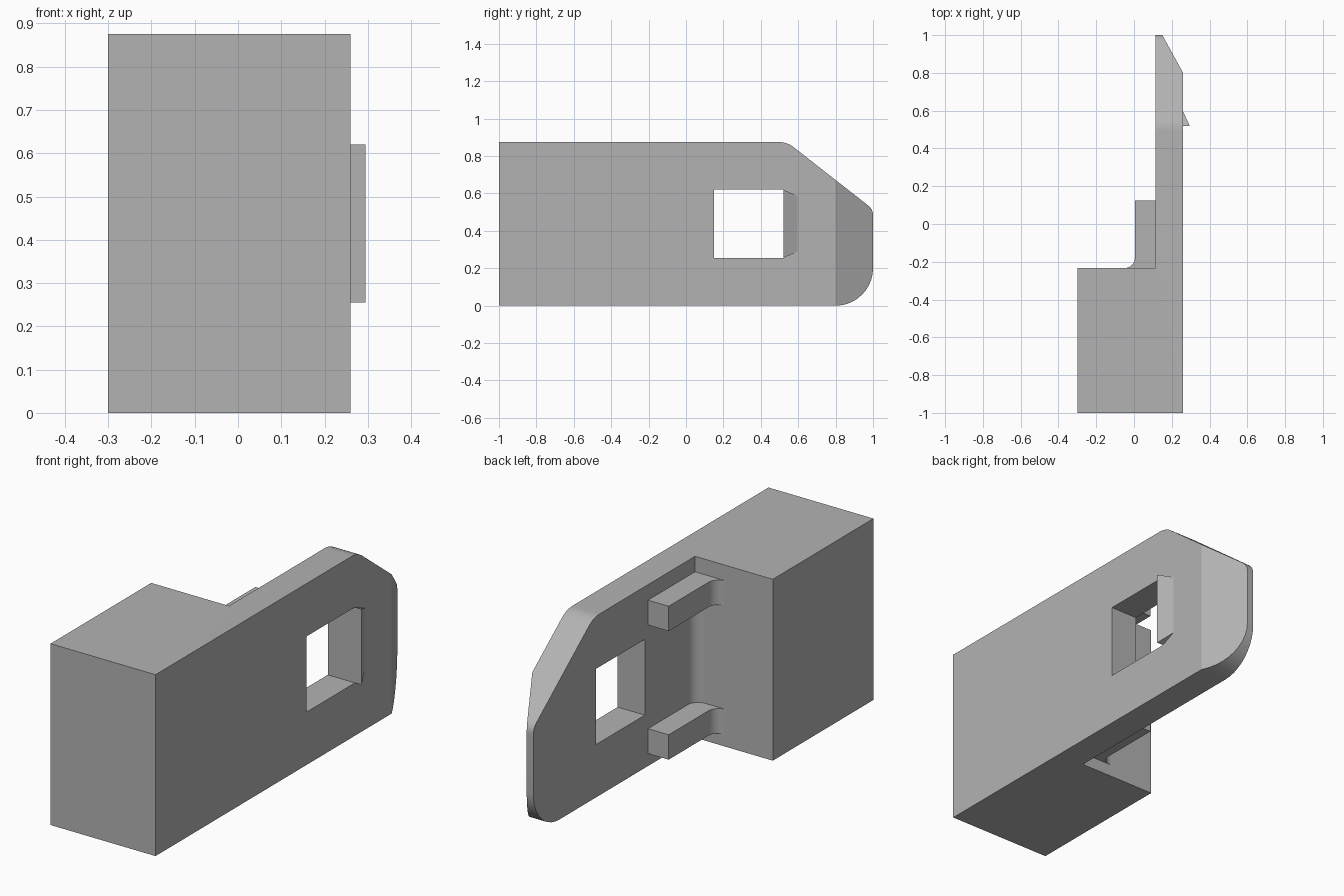
import bpy
import bmesh
from math import cos, sin, tan, pi, radians
from mathutils import Vector

cube = bpy.data.objects.get("Cube")
if cube:
    bpy.data.objects.remove(cube, do_unlink=True)

# Single grey plastic
grey = bpy.data.materials.new("grey_plastic")
grey.use_nodes = True
colour = (0.45, 0.45, 0.45, 1)
grey.diffuse_color = colour
grey.node_tree.nodes["Principled BSDF"].inputs["Base Color"].default_value = colour


def rounded(corners, steps=10):
    """Outline from (u, v, tangent length) corners, with true arcs."""
    out = []
    for i, (u, v, t) in enumerate(corners):
        p = Vector((u, v))
        if not t:
            out.append(p)
            continue
        a = (Vector(corners[i - 1][:2]) - p).normalized()
        b = (Vector(corners[(i + 1) % len(corners)][:2]) - p).normalized()
        half = a.angle(b) / 2
        radius = t * tan(half)
        mid = (a + b).normalized()
        centre = p + mid * (t / cos(half))
        side = (a - b).normalized()
        sweep = pi / 2 - half
        for k in range(steps + 1):
            ang = sweep * (1 - 2 * k / steps)
            out.append(centre + radius * (side * sin(ang) - mid * cos(ang)))
    return out


def prism(name, outline, low, high, axis="z"):
    """Extrude an outline along z (outline is x, y) or x (outline is y, z)."""
    bm = bmesh.new()
    place = (lambda p: (p[0], p[1], low)) if axis == "z" else (lambda p: (low, p[0], p[1]))
    face = bm.faces.new([bm.verts.new(place(p)) for p in outline])
    ext = bmesh.ops.extrude_face_region(bm, geom=[face])["geom"]
    move = (0, 0, high - low) if axis == "z" else (high - low, 0, 0)
    bmesh.ops.translate(bm, vec=move, verts=[g for g in ext if isinstance(g, bmesh.types.BMVert)])
    bmesh.ops.recalc_face_normals(bm, faces=bm.faces)
    mesh = bpy.data.meshes.new(name)
    bm.to_mesh(mesh)
    bm.free()
    mesh.materials.append(grey)
    obj = bpy.data.objects.new(name, mesh)
    bpy.context.collection.objects.link(obj)
    return obj


def activate(obj):
    bpy.ops.object.select_all(action="DESELECT")
    obj.select_set(True)
    bpy.context.view_layer.objects.active = obj


def boolean(obj, cutter, operation):
    mod = obj.modifiers.new("cut", "BOOLEAN")
    mod.object, mod.operation, mod.solver = cutter, operation, "EXACT"
    activate(obj)
    bpy.ops.object.modifier_apply(modifier=mod.name)
    bpy.data.objects.remove(cutter, do_unlink=True)


def smooth(obj, degrees=30):
    activate(obj)
    bpy.ops.object.shade_smooth_by_angle(angle=radians(degrees))


# Body: plan outline trimmed by the side outline, then the window
plan = [(-0.3, -1), (0.26, -1), (0.26, 0.8), (0.15, 1), (0.115, 1), (0.115, -0.233), (-0.3, -0.233)]
body = prism("block_and_plate", plan, -0.1, 1)
side = rounded([(-1.2, 0, 0), (1, 0, 0.2), (1, 0.515, 0.03), (0.54, 0.875, 0.045), (-1.2, 0.875, 0)])
boolean(body, prism("side_outline", side, -1, 1, "x"), "INTERSECT")
window = [(0.15, 0.255), (0.52, 0.255), (0.52, 0.62), (0.15, 0.62)]
boolean(body, prism("window_cutter", window, 0, 1, "x"), "DIFFERENCE")
smooth(body, 25)

# Two prongs on the inner side, each curving into the block
prong = rounded([(0.125, -0.25, 0), (-0.05, -0.25, 0), (-0.05, -0.233, 0),
                 (0.005, -0.233, 0.0549), (0.005, 0.125, 0), (0.125, 0.125, 0)])
for name, z in (("lower_prong", 0.06), ("upper_prong", 0.68)):
    smooth(prism(name, prong, z, z + 0.12))

# Fillet in the inner corner between the prongs
fillet = rounded([(0.125, -0.243, 0), (0.06, -0.243, 0), (0.06, -0.233, 0),
                  (0.115, -0.233, 0.0549), (0.115, -0.178, 0), (0.125, -0.178, 0)])
smooth(prism("corner_fillet", fillet, 0.17, 0.69))

# Catch wedge beside the window, narrowing towards the nose
catch = prism("catch_wedge", [(0.255, 0.52), (0.295, 0.52), (0.26, 0.595), (0.255, 0.595)], 0.255, 0.62)
for v in catch.data.vertices:
    if v.co.y > 0.55:
        v.co.z += 0.033 if v.co.z < 0.4 else -0.033
